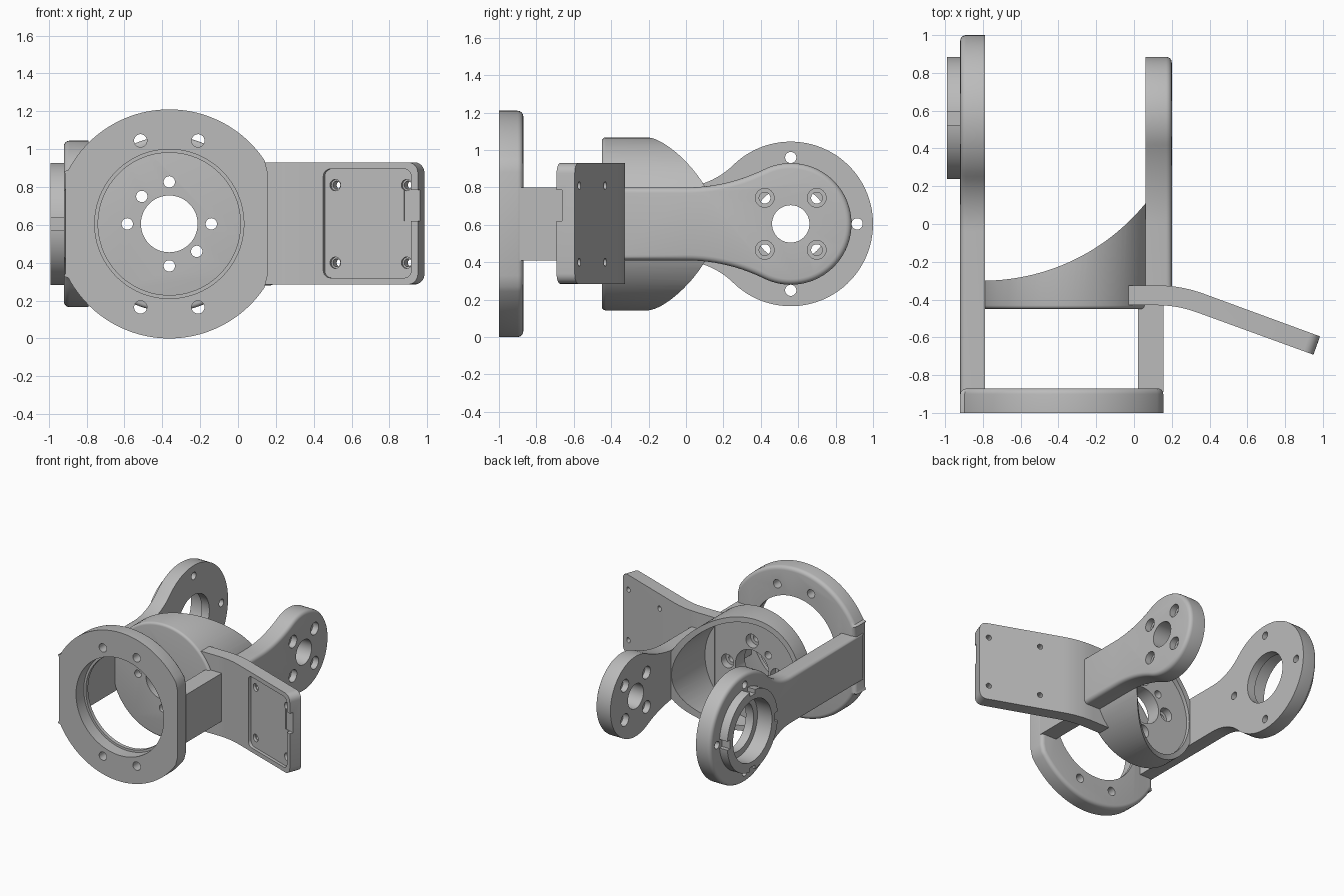
import bpy, bmesh
from math import sin, cos, pi, radians, hypot, atan2
from mathutils import Matrix

if "Cube" in bpy.data.objects:
    bpy.data.objects.remove(bpy.data.objects["Cube"])

grey = bpy.data.materials.new("plain_grey")
grey.use_nodes = True
grey.diffuse_color = (0.5, 0.5, 0.5, 1)
grey.node_tree.nodes["Principled BSDF"].inputs["Base Color"].default_value = (0.5, 0.5, 0.5, 1)

CX, CZ = -0.363, 0.605      # axis of ring and cup
JY = 0.56                   # pivot axis of the two side arms


def prism(name, axis, outline, a, b, round_b=0.0, matrix=None):
    """Extrude a 2D outline along an axis from a to b, rounding the rim at b."""
    place = {"X": lambda u, v, w: (w, u, v),
             "Y": lambda u, v, w: (u, w, v),
             "Z": lambda u, v, w: (u, v, w)}[axis]
    bm = bmesh.new()
    ends = [[bm.verts.new(place(u, v, w)) for u, v in outline] for w in (a, b)]
    bm.faces.new(ends[0])
    cap = bm.faces.new(ends[1])
    n = len(outline)
    for i in range(n):
        j = (i + 1) % n
        bm.faces.new((ends[0][i], ends[0][j], ends[1][j], ends[1][i]))
    bmesh.ops.recalc_face_normals(bm, faces=bm.faces)
    if round_b:
        bmesh.ops.bevel(bm, geom=list(cap.edges), offset=round_b, segments=4,
                        profile=0.5, affect="EDGES")
    mesh = bpy.data.meshes.new(name)
    bm.to_mesh(mesh)
    bm.free()
    if matrix:
        mesh.transform(matrix)
    mesh.materials.append(grey)
    obj = bpy.data.objects.new(name, mesh)
    bpy.context.collection.objects.link(obj)
    return obj


def circle(u, v, r, n=32):
    return [(u + r * cos(2 * pi * i / n), v + r * sin(2 * pi * i / n)) for i in range(n)]


def rect(u0, u1, v0, v1):
    return [(u0, v0), (u1, v0), (u1, v1), (u0, v1)]


def rounded(u0, u1, v0, v1, r):
    pts = []
    for k, (u, v) in enumerate(rect(u0 + r, u1 - r, v0 + r, v1 - r)):
        pts += [(u + r * cos(t), v + r * sin(t))
                for t in (pi + k * pi / 2 + i * pi / 12 for i in range(7))]
    return pts


def cut(obj, cutters):
    """Subtract cutters, bake the result and drop the cutters."""
    for c in cutters:
        m = obj.modifiers.new("cut", "BOOLEAN")
        m.operation, m.solver, m.object = "DIFFERENCE", "EXACT", c
        c.hide_render = True
    deps = bpy.context.evaluated_depsgraph_get()
    mesh = bpy.data.meshes.new_from_object(obj.evaluated_get(deps))
    obj.modifiers.clear()
    obj.data = mesh
    for c in cutters:
        bpy.data.objects.remove(c)


def hole(axis, u, v, r, a, b, n=32):
    return prism("cutter", axis, circle(u, v, r, n), a, b)


def arm_outline(start, neck_start, half, r):
    """Straight neck blending through a tangent arc into a round end."""
    d = JY - neck_start
    R = (d * d + half * half - r * r) / (2 * (r - half))
    ang = atan2(half + R, d)
    top = [(start, half)]
    steps = 14
    for i in range(steps + 1):
        t = -pi / 2 + (pi / 2 - ang) * i / steps
        top.append((neck_start + R * cos(t), half + R + R * sin(t)))
    steps = 32
    for i in range(1, steps):
        t = (pi - ang) * (1 - i / steps)
        top.append((JY + r * cos(t), r * sin(t)))
    pts = top + [(JY + r, 0)] + [(y, -z) for y, z in reversed(top)]
    return [(y, CZ + z) for y, z in pts]


# Front ring with flattened sides, stepped bore and four bolt holes
flat = 0.538
ring_pts = [(max(-0.92, min(0.155, x)), z) for x, z in circle(CX, CZ, 0.605, 128)]
edge = (0.605 ** 2 - flat ** 2) ** 0.5
ring_pts = [p for p in ring_pts if -0.92 < p[0] < 0.155]
ring_pts += [(x, CZ + s * edge) for x in (-0.92, 0.155) for s in (-1, 1)]
ring_pts.sort(key=lambda p: atan2(p[1] - CZ, p[0] - CX))
ring = prism("front_ring", "Y", ring_pts, -1, -0.87, 0.03)
cut(ring, [hole("Y", CX, CZ, 0.394, -1.1, -0.9, 96), hole("Y", CX, CZ, 0.376, -1.1, -0.8, 96)]
    + [hole("Y", CX + sx * 0.152, CZ + sz * 0.44, 0.034, -1.1, -0.8)
       for sx in (-1, 1) for sz in (-1, 1)])

# Bridge between ring and cup
prism("bridge", "X", rect(-0.89, -0.42, 0.41, 0.80), 0.02, 0.155)

# Cup, open at the back with a sweeping rim
cup = prism("cup", "Y", circle(CX, CZ, 0.4625, 96), 0.16, -0.45, 0.02)
cutters = [hole("Y", CX, CZ, 0.42, -0.33, 0.3, 96),
           hole("Z", -0.8, 0.81, 1.11, -0.2, 1.4, 192),
           hole("Y", CX, CZ, 0.15, -0.6, 0, 48)]
for k in range(4):
    u, v = CX + 0.222 * cos(k * pi / 2), CZ + 0.222 * sin(k * pi / 2)
    cutters += [hole("Y", u, v, 0.03, -0.6, 0), hole("Y", u, v, 0.055, -0.39, 0)]
for s in (-1, 1):
    cutters.append(hole("Y", CX - s * 0.145, CZ + s * 0.145, 0.03, -0.6, 0))
cut(cup, cutters)

# Left arm with counterbored bolt pattern
left = prism("left_arm", "X", arm_outline(-0.4, 0.0, 0.195, 0.325), 0.06, 0.2, 0.03)
cutters = [hole("X", JY, CZ, 0.1, -0.1, 0.4, 48)]
for sy in (-1, 1):
    for sz in (-1, 1):
        u, v = JY + sy * 0.139, CZ + sz * 0.139
        cutters += [hole("X", u, v, 0.03, -0.1, 0.4), hole("X", u, v, 0.05, 0.0, 0.11),
                    hole("X", u, v, 0.05, 0.15, 0.4)]
cut(left, cutters)

# Right arm with large bore and four bolt holes
right = prism("right_arm", "X", arm_outline(-0.98, -0.04, 0.195, 0.44), -0.79, -0.92, 0.03)
bolts = [(JY + 0.355 * cos(k * pi / 2), CZ + 0.355 * sin(k * pi / 2)) for k in range(4)]
cut(right, [hole("X", JY, CZ, 0.2, -1.1, -0.7, 64), hole("X", JY, CZ, 0.25, -1.1, -0.86, 64)]
    + [hole("X", u, v, 0.03, -1.1, -0.7) for u, v in bolts])

# Raised bearing collar on the right arm, notched at each bolt
collar = prism("bearing_collar", "X", circle(JY, CZ, 0.325, 96), -0.915, -0.99)
cut(collar, [hole("X", JY, CZ, 0.25, -1.1, -0.8, 64)]
    + [prism("cutter", "X", rect(JY + min(a, b), JY + max(a, b), CZ + c, CZ + d), -1.1, -0.8)
       for a, b, c, d in ((0.29, 0.4, -0.035, 0.035), (-0.29, -0.4, -0.035, 0.035),
                          (-0.035, 0.035, 0.29, 0.4), (-0.035, 0.035, -0.4, -0.29))])

# Bent mounting flange
bend = [radians(20 * i / 10) for i in range(11)]
back = [(-0.03, -0.325)] + [(0.12 + 0.725 * sin(t), -1.05 + 0.725 * cos(t)) for t in bend]
front = [(-0.03, -0.43)] + [(0.12 + 0.62 * sin(t), -1.05 + 0.62 * cos(t)) for t in bend]
profile = back + [(0.985, -0.595), (0.95, -0.692)] + front[::-1]
flange = prism("mounting_flange", "Z", profile, 0.285, 0.93)
bm = bmesh.new()
bm.from_mesh(flange.data)
corners = [e for e in bm.edges if all(v.co.x > 0.9 for v in e.verts)
           and abs(e.verts[0].co.z - e.verts[1].co.z) < 0.01]
bmesh.ops.bevel(bm, geom=corners, offset=0.055, segments=6, profile=0.5, affect="EDGES")
bm.to_mesh(flange.data)
bm.free()

# Flange pocket, cable notch and screw holes, set square to the tilted face
tilt = Matrix.Translation((0.68, -0.594, 0)) @ Matrix.Rotation(radians(-20), 4, "Z")
cutters = [prism("cutter", "Y", rounded(-0.245, 0.25, 0.32, 0.895, 0.04), -0.1, 0.025, 0, tilt),
           prism("cutter", "Y", rect(0.2, 0.4, 0.62, 0.785), -0.1, 0.03, 0, tilt)]
for u in (-0.186, 0.215):
    for v in (-0.205, 0.205):
        cutters += [prism("cutter", "Y", circle(u, CZ + v, 0.021), -0.1, 0.2, 0, tilt),
                    prism("cutter", "Y", circle(u, CZ + v, 0.03), -0.1, 0.045, 0, tilt)]
cut(flange, cutters)

# Smooth round surfaces, keep machined edges crisp
bpy.ops.object.select_all(action="DESELECT")
for obj in (ring, cup, left, right, collar, flange):
    obj.select_set(True)
    bpy.context.view_layer.objects.active = obj
bpy.ops.object.shade_smooth_by_angle(angle=radians(30))
